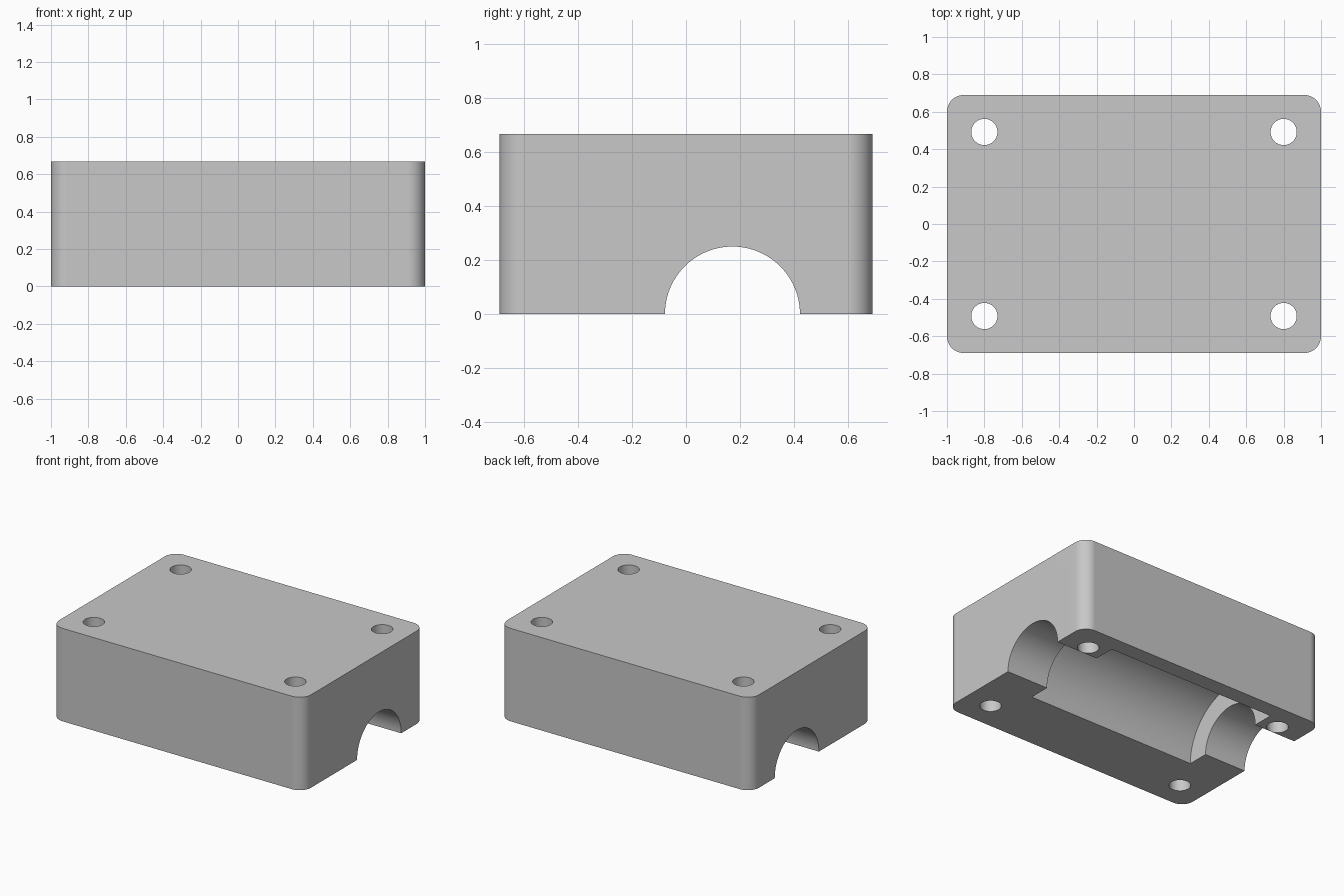
import bpy
import bmesh
import math

if "Cube" in bpy.data.objects:
    bpy.data.objects.remove(bpy.data.objects["Cube"], do_unlink=True)

WIDTH, DEPTH, HEIGHT = 2.0, 1.38, 0.667
CORNER = 0.09
BORE_Y = 0.172

# Single grey material
grey = bpy.data.materials.new("plain grey")
grey.use_nodes = True
colour = (0.58, 0.58, 0.58, 1)
grey.diffuse_color = colour
grey.node_tree.nodes["Principled BSDF"].inputs["Base Color"].default_value = colour

# Block with rounded vertical corners
bpy.ops.mesh.primitive_cube_add(size=1, location=(0, 0, HEIGHT / 2))
block = bpy.context.object
block.name = block.data.name = "housing_block"
block.data.materials.append(grey)
bm = bmesh.new()
bm.from_mesh(block.data)
bmesh.ops.scale(bm, vec=(WIDTH, DEPTH, HEIGHT), verts=bm.verts)
upright = [e for e in bm.edges
           if abs(e.verts[0].co.z - e.verts[1].co.z) > HEIGHT / 2]
bmesh.ops.bevel(bm, geom=upright, offset=CORNER, segments=12,
                profile=0.5, affect='EDGES')
bm.to_mesh(block.data)
bm.free()


def cut_cylinder(name, radius, length, location, rotation=(0, 0, 0), sides=48):
    """Subtract a cylinder from the block."""
    bpy.ops.mesh.primitive_cylinder_add(vertices=sides, radius=radius,
                                        depth=length, location=location,
                                        rotation=rotation)
    cutter = bpy.context.object
    cutter.name = name
    cutter.hide_render = True
    cutter.data.materials.append(grey)
    cut = block.modifiers.new(name, 'BOOLEAN')
    cut.operation = 'DIFFERENCE'
    cut.solver = 'EXACT'
    cut.object = cutter
    bpy.context.view_layer.objects.active = block
    bpy.ops.object.modifier_apply(modifier=name)
    bpy.data.objects.remove(cutter, do_unlink=True)


# Half-round channel through the underside, with a wider pocket in the middle
along_x = (0, math.pi / 2, 0)
cut_cylinder("channel_cutter", 0.25, 3, (0, BORE_Y, 0), along_x, 96)
cut_cylinder("pocket_cutter", 0.403, 1.34, (0, BORE_Y, 0), along_x, 96)

# Four vertical bolt holes
for sx in (-1, 1):
    for sy in (-1, 1):
        cut_cylinder("bolt_hole_cutter", 0.07, 2, (sx * 0.8, sy * 0.492, HEIGHT / 2))

# Smooth round surfaces, crisp edges
bpy.ops.object.select_all(action='DESELECT')
block.select_set(True)
bpy.context.view_layer.objects.active = block
bpy.ops.object.shade_smooth_by_angle(angle=math.radians(30))
normals = block.modifiers.new("face_weighted_normals", 'WEIGHTED_NORMAL')
normals.keep_sharp = True
